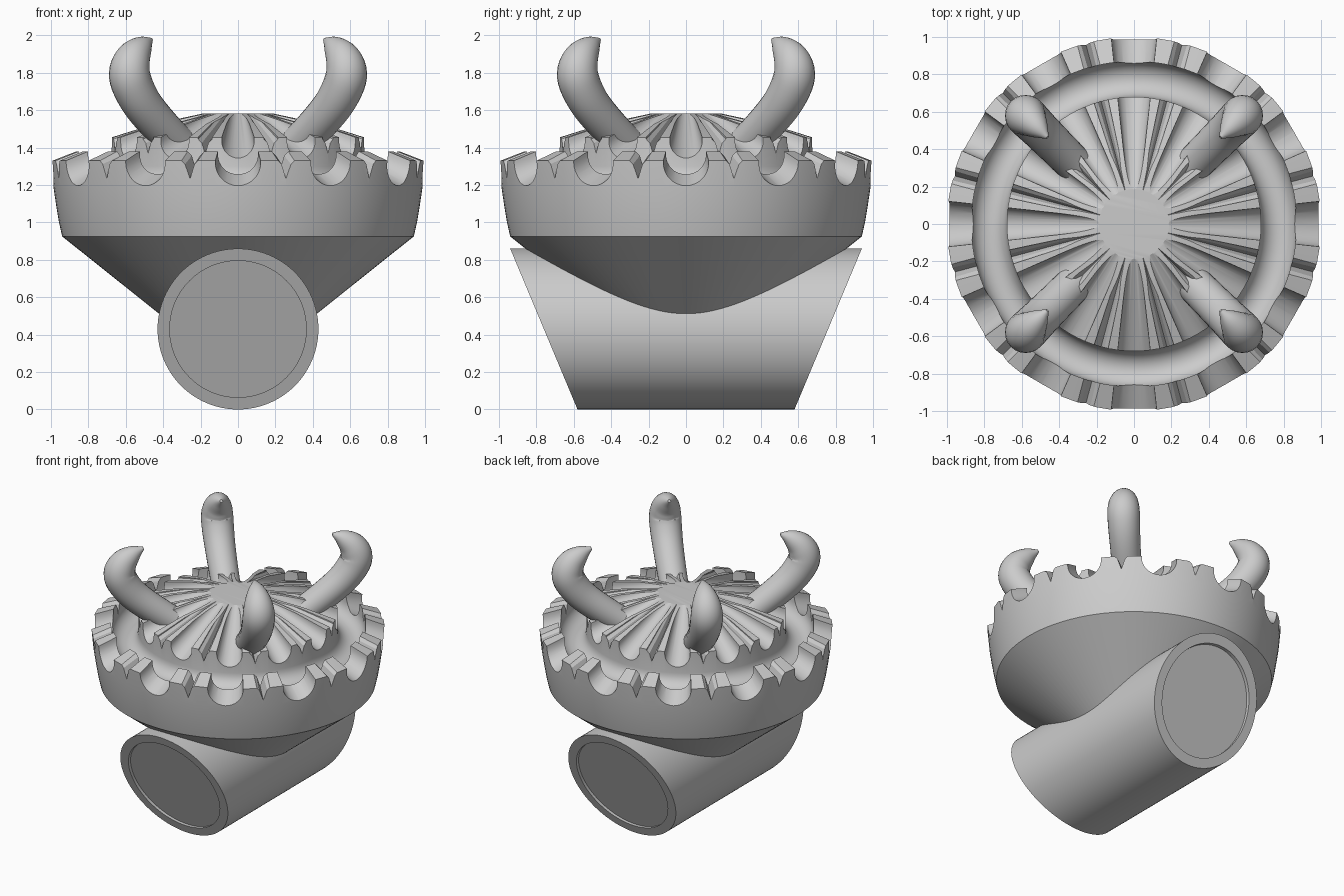
import bpy, bmesh, math
from mathutils import Vector, Matrix

if "Cube" in bpy.data.objects:
    bpy.data.objects.remove(bpy.data.objects["Cube"])

metal = bpy.data.materials.new("silver grey")
metal.diffuse_color = (0.6, 0.6, 0.6, 1)
metal.use_nodes = True
metal.node_tree.nodes["Principled BSDF"].inputs["Base Color"].default_value = metal.diffuse_color


def loft(name, rings, turn=0.0):
    """Skin a list of equal-length point rings and cap both ends."""
    bm = bmesh.new()
    rows = [[bm.verts.new(p) for p in ring] for ring in rings]
    n = len(rows[0])
    for a, b in zip(rows, rows[1:]):
        for i in range(n):
            j = (i + 1) % n
            bm.faces.new((a[i], a[j], b[j], b[i]))
    bm.faces.new(rows[0][::-1])
    bm.faces.new(rows[-1])
    bmesh.ops.recalc_face_normals(bm, faces=bm.faces)
    bm.transform(Matrix.Rotation(turn, 4, 'Z'))
    me = bpy.data.meshes.new(name)
    bm.to_mesh(me)
    bm.free()
    me.materials.append(metal)
    ob = bpy.data.objects.new(name, me)
    bpy.context.collection.objects.link(ob)
    return ob


def smooth(ob, angle=30):
    bpy.ops.object.select_all(action='DESELECT')
    ob.select_set(True)
    bpy.context.view_layer.objects.active = ob
    bpy.ops.object.shade_smooth_by_angle(angle=math.radians(angle))


def circle(r, z, n=96):
    return [(r * math.cos(2 * math.pi * i / n), r * math.sin(2 * math.pi * i / n), z) for i in range(n)]


# Bezel head: cone, band, sloping crown and ring-shaped trough
groove = [(0.775 + 0.095 * math.cos(math.pi * k / 12), 1.30 - 0.095 * math.sin(math.pi * k / 12))
          for k in range(13)]
profile = [(0.1, 0.255), (0.94, 0.925), (0.957, 1.0), (0.972, 1.09), (0.987, 1.19), (1.0, 1.33),
           (0.87, 1.38)] + groove + [(0.68, 1.455), (0.45, 1.527), (0.19, 1.582)]
head = loft("bezel_head", [circle(r, z) for r, z in profile])


# Radial cutters: round flutes every 30 degrees, pointed grooves between them
def flute_section(r):
    t = (r - 0.2) / 0.8
    rad = 0.035 + 0.087 * t
    base = 1.575 - 0.385 * t
    pts = [(r, rad * math.cos(a), base + rad + rad * math.sin(a))
           for a in [math.pi + math.pi * k / 16 for k in range(17)]]
    return pts + [(r, rad, base + 0.5), (r, -rad, base + 0.5)]


def groove_section(r):
    t = (r - 0.2) / 0.8
    base = 1.575 - 0.345 * t
    s = 0.25 + 0.75 * t
    shape = [(0, 0), (0.026, 0.08), (0.055, 0.11), (0.06, 0.4), (-0.06, 0.4), (-0.055, 0.11), (-0.026, 0.08)]
    return [(r, y * s, base + z * s) for y, z in shape]


for i in range(24):
    section = groove_section if i % 2 else flute_section
    cutter = loft("cutter", [section(0.17), section(1.08)], math.radians(15 * i))
    cutter.hide_render = True
    mod = head.modifiers.new("cut", 'BOOLEAN')
    mod.operation = 'DIFFERENCE'
    mod.solver = 'EXACT'
    mod.object = cutter
    bpy.context.view_layer.objects.active = head
    bpy.ops.object.modifier_apply(modifier=mod.name)
    bpy.data.objects.remove(cutter)
smooth(head, 25)


# Cross tube with slanted, slightly recessed ends
def tube_ring(r, side, inset=0.0, n=96):
    out = []
    for i in range(n):
        a = 2 * math.pi * i / n
        z = 0.43 + r * math.sin(a)
        out.append((r * math.cos(a), side * (0.58 + 0.36 * z / 0.86 - inset), z))
    return out


tube = loft("cross_tube", [tube_ring(0.365, -1, 0.025), tube_ring(0.365, -1), tube_ring(0.43, -1),
                           tube_ring(0.43, 1), tube_ring(0.365, 1), tube_ring(0.365, 1, 0.025)])
smooth(tube)

# Claw path: (radius from axis, height, thickness)
claw = [Vector(p) for p in [(0.37, 1.37, 0.10), (0.50, 1.45, 0.10), (0.69, 1.60, 0.105), (0.785, 1.71, 0.11),
                            (0.82, 1.80, 0.11), (0.79, 1.88, 0.095), (0.725, 1.94, 0.06), (0.655, 1.978, 0.01)]]


def spline(pts, steps=5):
    ext = [2 * pts[0] - pts[1]] + pts + [2 * pts[-1] - pts[-2]]
    out = []
    for i in range(1, len(ext) - 2):
        a, b, c, d = ext[i - 1:i + 3]
        for k in range(steps):
            t = k / steps
            out.append(0.5 * (2 * b + (c - a) * t + (2 * a - 5 * b + 4 * c - d) * t * t
                              + (3 * b - a - 3 * c + d) * t ** 3))
    return out + [pts[-1]]


path = spline(claw)
rings = []
for i, p in enumerate(path):
    d = path[min(i + 1, len(path) - 1)] - path[max(i - 1, 0)]
    normal = Vector((d.y, -d.x)).normalized()
    ring = []
    for k in range(24):
        a = 2 * math.pi * k / 24
        ring.append((p.x + normal.x * p.z * math.cos(a), p.z * math.sin(a),
                     p.y + normal.y * p.z * math.cos(a)))
    rings.append(ring)
for i in range(4):
    smooth(loft("claw_%d" % (i + 1), rings, math.radians(45 + 90 * i)), 50)
